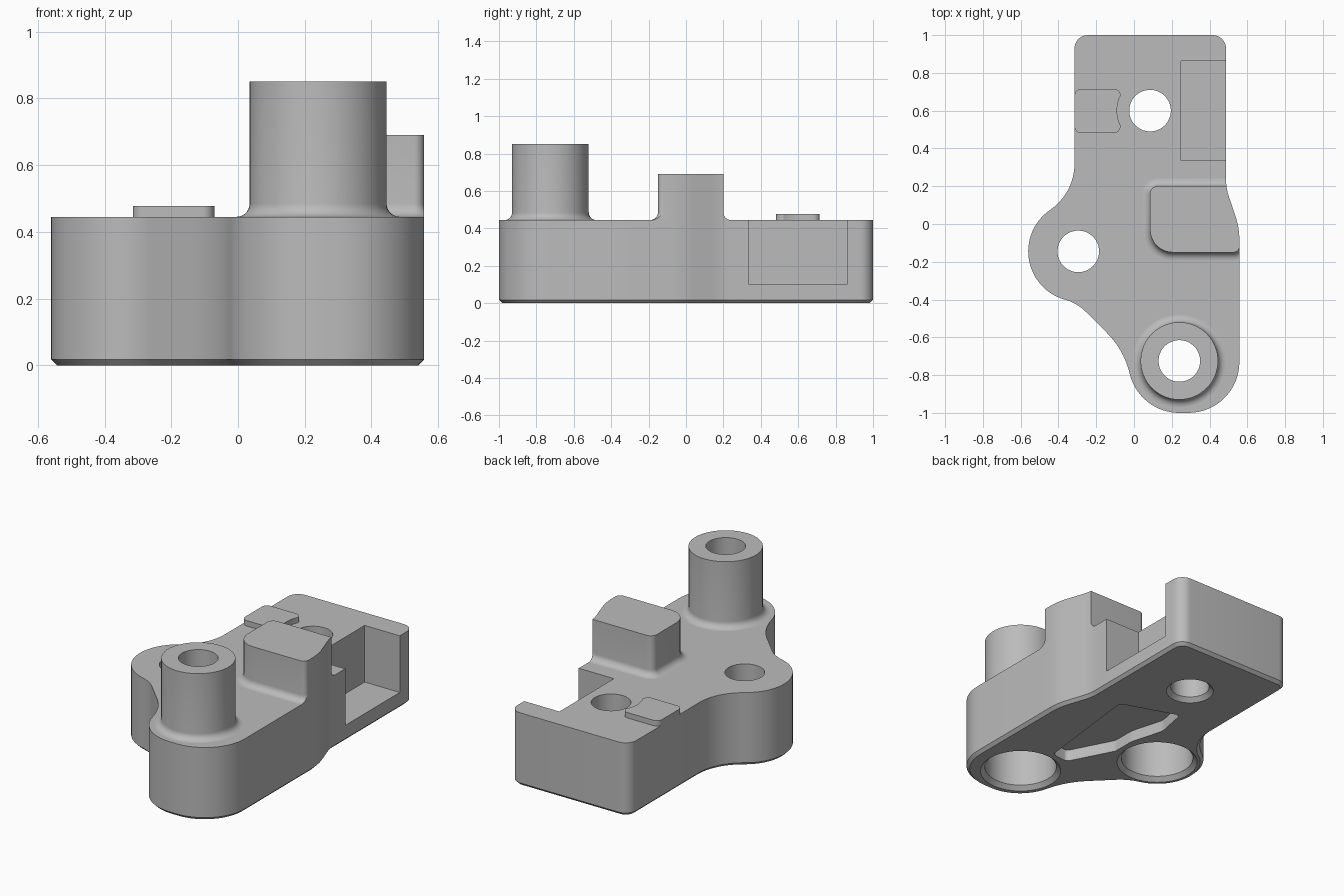
import bpy, bmesh
from math import sin, cos, tan, atan2, pi, radians
from mathutils import Vector

cube = bpy.data.objects.get("Cube")
if cube:
    bpy.data.objects.remove(cube, do_unlink=True)

grey = bpy.data.materials.new("plain_grey")
grey.use_nodes = True
grey.diffuse_color = (0.5, 0.5, 0.5, 1)
grey.node_tree.nodes["Principled BSDF"].inputs["Base Color"].default_value = (0.5, 0.5, 0.5, 1)

TOP = 0.445      # height of the main body
FILLET = 0.04    # blend at the foot of the raised parts


def arc(cx, cy, r, a0, a1, n=16):
    steps = [radians(a0 + (a1 - a0) * i / n) for i in range(n + 1)]
    return [(cx + r * cos(a), cy + r * sin(a), 0) for a in steps]


def circle(cx, cy, r):
    return [(x, y) for x, y, _ in arc(cx, cy, r, 0, 360, 64)[:-1]]


def rounded(corners, n=8):
    """Polygon from (x, y, corner radius) entries."""
    out = []
    for i, (x, y, r) in enumerate(corners):
        p = Vector((x, y))
        if r == 0:
            out.append((x, y))
            continue
        u = (Vector(corners[i - 1][:2]) - p).normalized()
        v = (Vector(corners[(i + 1) % len(corners)][:2]) - p).normalized()
        half = u.angle(v) / 2
        c = p + (u + v).normalized() * (r / sin(half))
        s, e = p + u * (r / tan(half)) - c, p + v * (r / tan(half)) - c
        a0 = atan2(s.y, s.x)
        turn = (atan2(e.y, e.x) - a0 + pi) % (2 * pi) - pi
        out += [(c.x + r * cos(a0 + turn * k / n), c.y + r * sin(a0 + turn * k / n))
                for k in range(n + 1)]
    return out


def offset(pts, d):
    """Grow a counter-clockwise polygon by d."""
    out = []
    for i, p in enumerate(pts):
        p = Vector(p)
        a = (p - Vector(pts[i - 1])).normalized()
        b = (Vector(pts[(i + 1) % len(pts)]) - p).normalized()
        na, nb = Vector((a.y, -a.x)), Vector((b.y, -b.x))
        out.append(tuple(p + (na + nb) * (d / (1 + na.dot(nb)))))
    return out


def loft(name, layers):
    """Closed solid through stacked (polygon, z) layers."""
    bm = bmesh.new()
    rings = [[bm.verts.new((x, y, z)) for x, y in pts] for pts, z in layers]
    for lo, hi in zip(rings, rings[1:]):
        for i in range(len(lo)):
            bm.faces.new((lo[i - 1], lo[i], hi[i], hi[i - 1]))
    bm.faces.new(rings[0][::-1])
    bm.faces.new(rings[-1])
    bmesh.ops.recalc_face_normals(bm, faces=bm.faces)
    mesh = bpy.data.meshes.new(name)
    bm.to_mesh(mesh)
    bm.free()
    mesh.materials.append(grey)
    ob = bpy.data.objects.new(name, mesh)
    bpy.context.collection.objects.link(ob)
    return ob


def activate(ob):
    bpy.ops.object.select_all(action='DESELECT')
    ob.select_set(True)
    bpy.context.view_layer.objects.active = ob


def cut(ob, tool, operation='DIFFERENCE'):
    tool.hide_render = True
    mod = ob.modifiers.new("cut", 'BOOLEAN')
    mod.operation, mod.solver, mod.object = operation, 'EXACT', tool
    activate(ob)
    bpy.ops.object.modifier_apply(modifier=mod.name)
    bpy.data.objects.remove(tool, do_unlink=True)


def raised(name, pts, top):
    """Upright part with a concave blend at its foot."""
    layers = []
    for k in range(8):
        a = pi / 2 * k / 7
        layers.append((offset(pts, FILLET * (1 - sin(a))), TOP + FILLET * (1 - cos(a))))
    return loft(name, layers + [(pts, top)])


# Main body outline, counter-clockwise from the back right corner
outline = rounded(
    [(0.487, 1, 0.07), (-0.315, 1, 0.07)]
    + arc(-0.613, 0.32, 0.298, 0, -55.7)
    + arc(-0.295, -0.145, 0.265, 124.4, 254, 28)[1:]
    + [(-0.30, -0.42, 0.24), (-0.056, -0.664, 0.45)]
    + arc(0.24, -0.73, 0.27, 195, 270)
    + arc(0.288, -0.73, 0.27, 270, 360)
    + [(0.558, -0.02, 0.4), (0.487, 0.19, 0.3)])
body = loft("body", [(offset(outline, -0.018), 0), (outline, 0.018), (outline, TOP)])

# Side notch, open to the top
box = [(0.25, 0.337), (0.7, 0.337), (0.7, 0.862), (0.25, 0.862)]
cut(body, loft("notch_cutter", [(box, 0.1), (box, 0.6)]))

# Shallow recess underneath
recess = rounded([(0.22, -0.46, 0.03), (0.30, 0.23, 0.03), (-0.05, 0.35, 0.02),
                  (-0.09, 0.15, 0.1), (-0.03, -0.06, 0.15), (-0.03, -0.2, 0.05),
                  (0.11, -0.47, 0.03)])
cut(body, loft("recess_cutter", [(recess, -0.1), (recess, 0.07)]))


def bore(x, y, wide, depth):
    """Through hole with a chamfered, wider mouth below."""
    steps = [(wide + 0.045, -0.02), (wide, 0.025)]
    if depth:
        steps += [(wide, depth), (0.11, depth)]
    steps.append((0.11, 1))
    return loft("bore_cutter", [(circle(x, y, r), z) for r, z in steps])


BOSS = (0.24, -0.725)
cut(body, bore(*BOSS, 0.205, 0.28))
cut(body, bore(-0.295, -0.145, 0.205, 0.28))
cut(body, bore(0.085, 0.6, 0.11, 0))

# Tubular boss
boss = raised("boss", circle(*BOSS, 0.205), 0.85)
hole = circle(*BOSS, 0.11)
cut(boss, loft("boss_cutter", [(hole, 0.3), (hole, 1)]))

# Raised block, trimmed to the body edge
block = raised("block", rounded([(0.558, 0.2, 0), (0.085, 0.2, 0.04),
                                 (0.085, -0.15, 0.12), (0.558, -0.15, 0.03)]), 0.69)
cut(block, loft("block_trim", [(outline, 0.3), (outline, 0.8)]), 'INTERSECT')

# Small pad with a side curved around the nearby hole
bite = arc(0.085, 0.6, 0.175, 207, 153, 10)
pad_pts = rounded([(-0.315, 0.715, 0.035), (-0.315, 0.482, 0.035), (-0.075, 0.482, 0.035)]
                  + bite + [(-0.075, 0.715, 0.035)])
pad = loft("pad", [(pad_pts, TOP), (pad_pts, 0.478)])

for ob in (body, boss, block, pad):
    activate(ob)
    bpy.ops.object.shade_smooth_by_angle(angle=radians(30))
